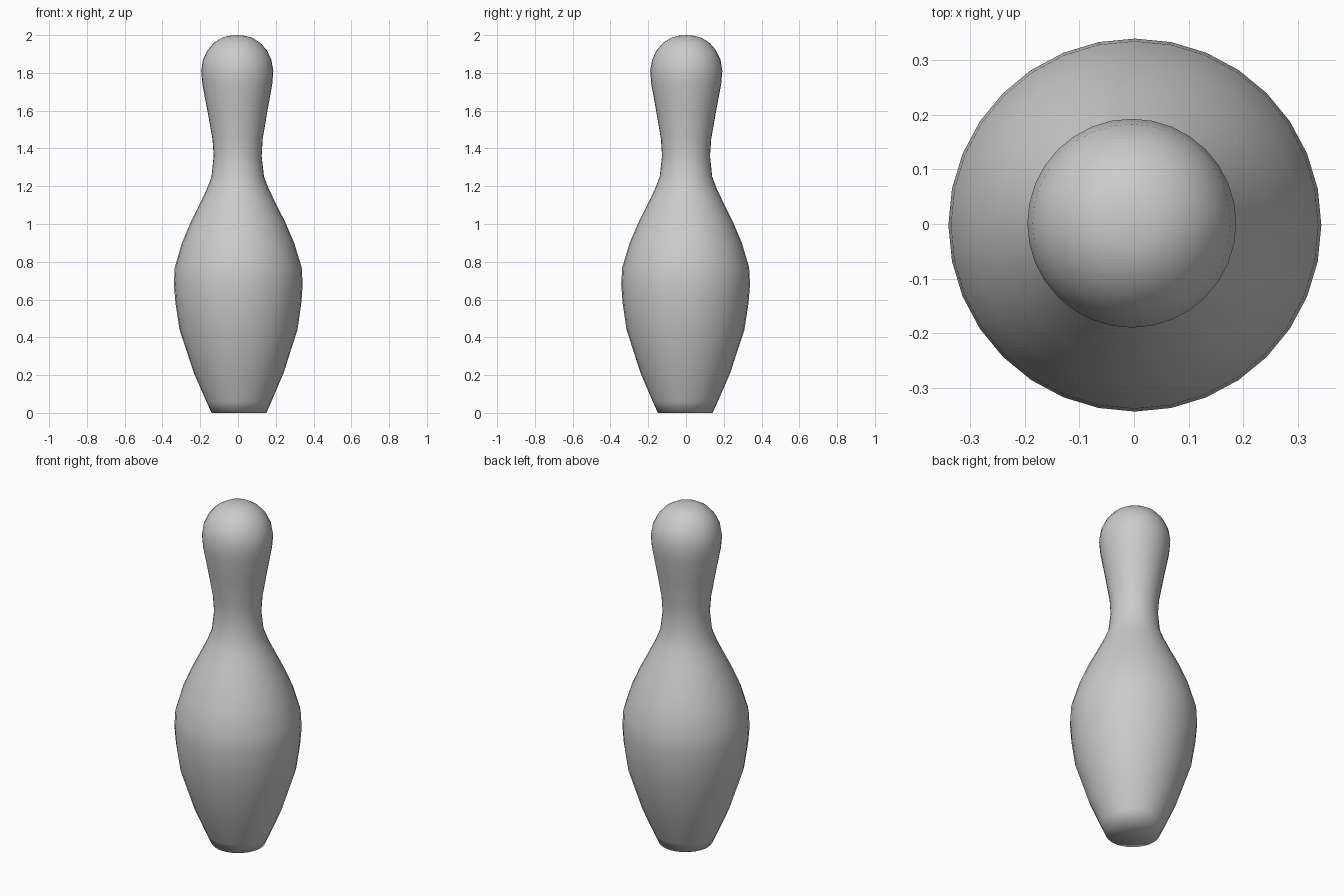
import bpy
import math

cube = bpy.data.objects.get("Cube")
if cube:
    bpy.data.objects.remove(cube, do_unlink=True)

SIDES = 32

# Plain grey finish
grey = bpy.data.materials.new("plain_grey")
grey.use_nodes = True
color = (0.6, 0.6, 0.6, 1)
grey.diffuse_color = color
grey.node_tree.nodes["Principled BSDF"].inputs["Base Color"].default_value = color

# Outline from base to crown: radius, height
profile = [
    (0.145, 0), (0.172, 0.06), (0.237, 0.21), (0.312, 0.44), (0.333, 0.58),
    (0.341, 0.68), (0.336, 0.77), (0.297, 0.9), (0.25, 1.01), (0.2, 1.11),
    (0.166, 1.18), (0.139, 1.25), (0.127, 1.36), (0.133, 1.45), (0.159, 1.6),
    (0.185, 1.74), (0.191, 1.81), (0.181, 1.87), (0.157, 1.92), (0.122, 1.96),
    (0.08, 1.986), (0.045, 1.996),
]


def lean(z):
    """Sideways drift of the centre line, so the pin tilts very slightly."""
    return 0.005 - 0.005 * z, -0.004 + 0.003 * z


# Turned pin body with closed base and crown
verts, faces = [], []
for radius, z in profile:
    cx, cy = lean(z)
    for i in range(SIDES):
        a = math.tau * i / SIDES
        verts.append((cx + radius * math.cos(a), cy + radius * math.sin(a), z))
for ring in range(len(profile) - 1):
    for i in range(SIDES):
        j = (i + 1) % SIDES
        low, high = ring * SIDES, (ring + 1) * SIDES
        faces.append((low + i, low + j, high + j, high + i))

base_centre = len(verts)
verts.append((*lean(0), 0))
verts.append((*lean(2), 2))
last = (len(profile) - 1) * SIDES
for i in range(SIDES):
    j = (i + 1) % SIDES
    faces.append((base_centre, j, i))
    faces.append((base_centre + 1, last + i, last + j))

mesh = bpy.data.meshes.new("pin_body")
mesh.from_pydata(verts, [], faces)
mesh.materials.append(grey)
mesh.shade_smooth()
pin = bpy.data.objects.new("pin_body", mesh)
bpy.context.collection.objects.link(pin)
